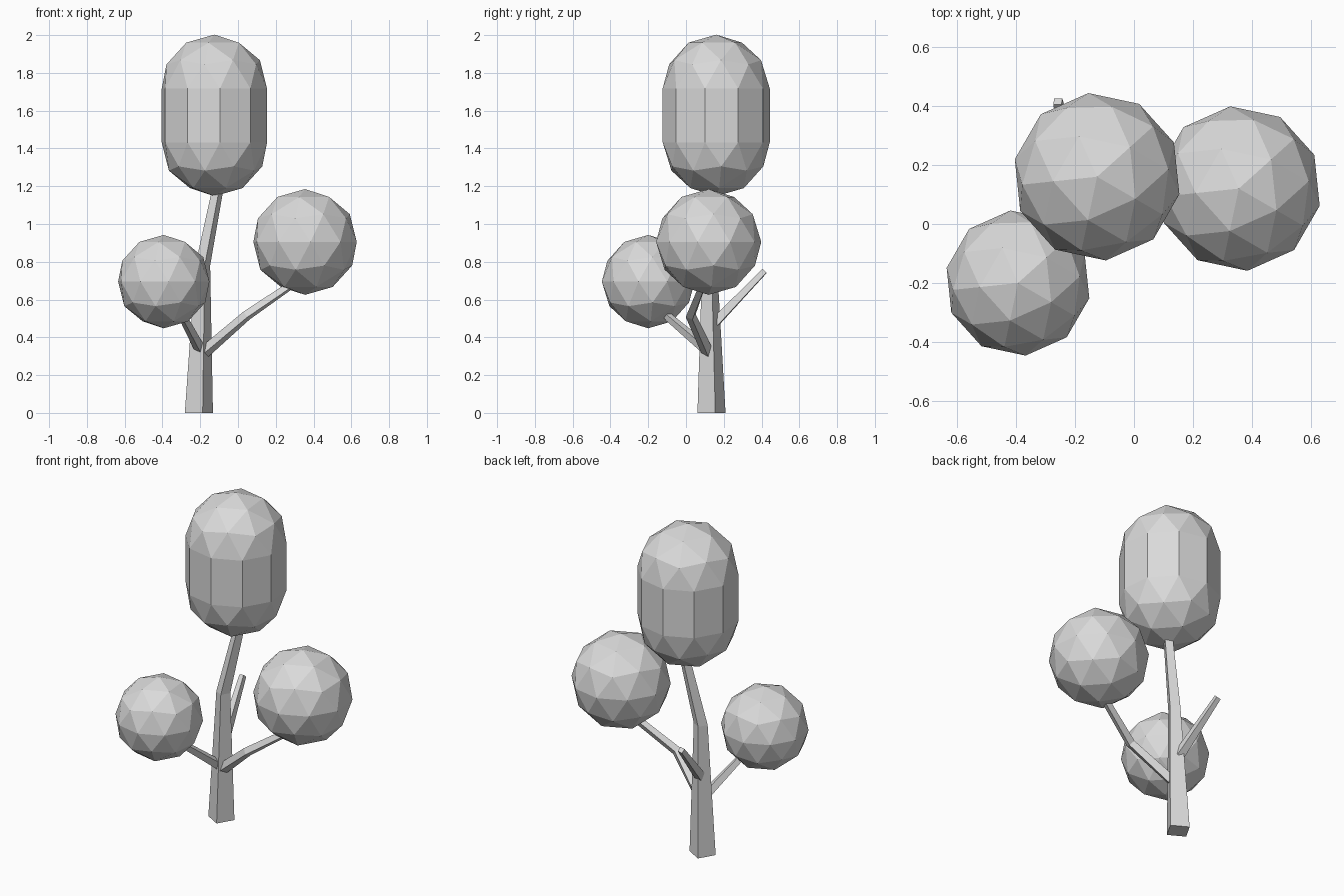
import bpy, bmesh
from math import cos, sin, radians
from mathutils import Matrix, Vector

cube = bpy.data.objects.get("Cube")
if cube:
    bpy.data.objects.remove(cube, do_unlink=True)

# Single flat grey
grey = bpy.data.materials.new("plain grey")
grey.use_nodes = True
colour = (0.7, 0.7, 0.7, 1)
grey.diffuse_color = colour
grey.node_tree.nodes["Principled BSDF"].inputs["Base Color"].default_value = colour


def finish(name, bm):
    bmesh.ops.recalc_face_normals(bm, faces=bm.faces)
    mesh = bpy.data.meshes.new(name)
    bm.to_mesh(mesh)
    bm.free()
    mesh.materials.append(grey)
    obj = bpy.data.objects.new(name, mesh)
    bpy.context.collection.objects.link(obj)


def foliage(name, centre, radius, stretch=0):
    """Faceted ball, optionally pulled apart at its equator."""
    bm = bmesh.new()
    bmesh.ops.create_icosphere(bm, subdivisions=2, radius=radius,
                               matrix=Matrix.Rotation(radians(42), 4, 'Z'))
    if stretch:
        upper = [f for f in bm.faces if f.calc_center_median().z > 0]
        bmesh.ops.split(bm, geom=upper)
        for v in bm.verts:
            top = all(f.calc_center_median().z > 0 for f in v.link_faces)
            v.tag = top
        for v in bm.verts:
            v.co.z += stretch / 2 if v.tag else -stretch / 2
        rim = [e for e in bm.edges if e.is_boundary]
        bmesh.ops.bridge_loops(bm, edges=rim)
    bmesh.ops.translate(bm, verts=bm.verts, vec=centre)
    finish(name, bm)


def limb(name, path, radii, turn, level=False):
    """Tapered four-sided limb; level keeps the rings horizontal."""
    bm = bmesh.new()
    points = [Vector(p) for p in path]
    rings = []
    for i, (p, r) in enumerate(zip(points, radii)):
        along = (points[min(i + 1, len(points) - 1)] - points[max(i - 1, 0)]).normalized()
        if level:
            along = Vector((0, 0, 1))
            side = Vector((1, 0, 0))
        else:
            side = along.cross(Vector((0, 0, 1))).normalized()
        up = along.cross(side)
        angles = [radians(turn + 90 * k) for k in range(4)]
        rings.append([bm.verts.new(p + r * (cos(a) * side + sin(a) * up)) for a in angles])
    for a, b in zip(rings, rings[1:]):
        for k in range(4):
            n = (k + 1) % 4
            bm.faces.new((a[k], a[n], b[n], b[k]))
    bm.faces.new(rings[0])
    bm.faces.new(rings[-1])
    finish(name, bm)


# Foliage
foliage("top_foliage", (-0.125, 0.16, 1.575), 0.285, 0.285)
foliage("left_foliage", (0.355, 0.12, 0.905), 0.28)
foliage("right_foliage", (-0.393, -0.2, 0.695), 0.247)

# Trunk and branches
limb("trunk", [(-0.207, 0.135, 0), (-0.187, 0.125, 0.78), (-0.1, 0.17, 1.22)],
     [0.077, 0.041, 0.03], 15, level=True)
limb("left_branch", [(-0.18, 0.115, 0.32), (0.045, 0.025, 0.515), (0.33, 0.1, 0.71)],
     [0.033, 0.028, 0.022], 20)
limb("right_branch", [(-0.2, 0.11, 0.335), (-0.29, -0.09, 0.505), (-0.34, -0.17, 0.6)],
     [0.03, 0.023, 0.018], 25)
limb("back_branch", [(-0.2, 0.15, 0.475), (-0.258, 0.415, 0.75)],
     [0.033, 0.02], 30)
